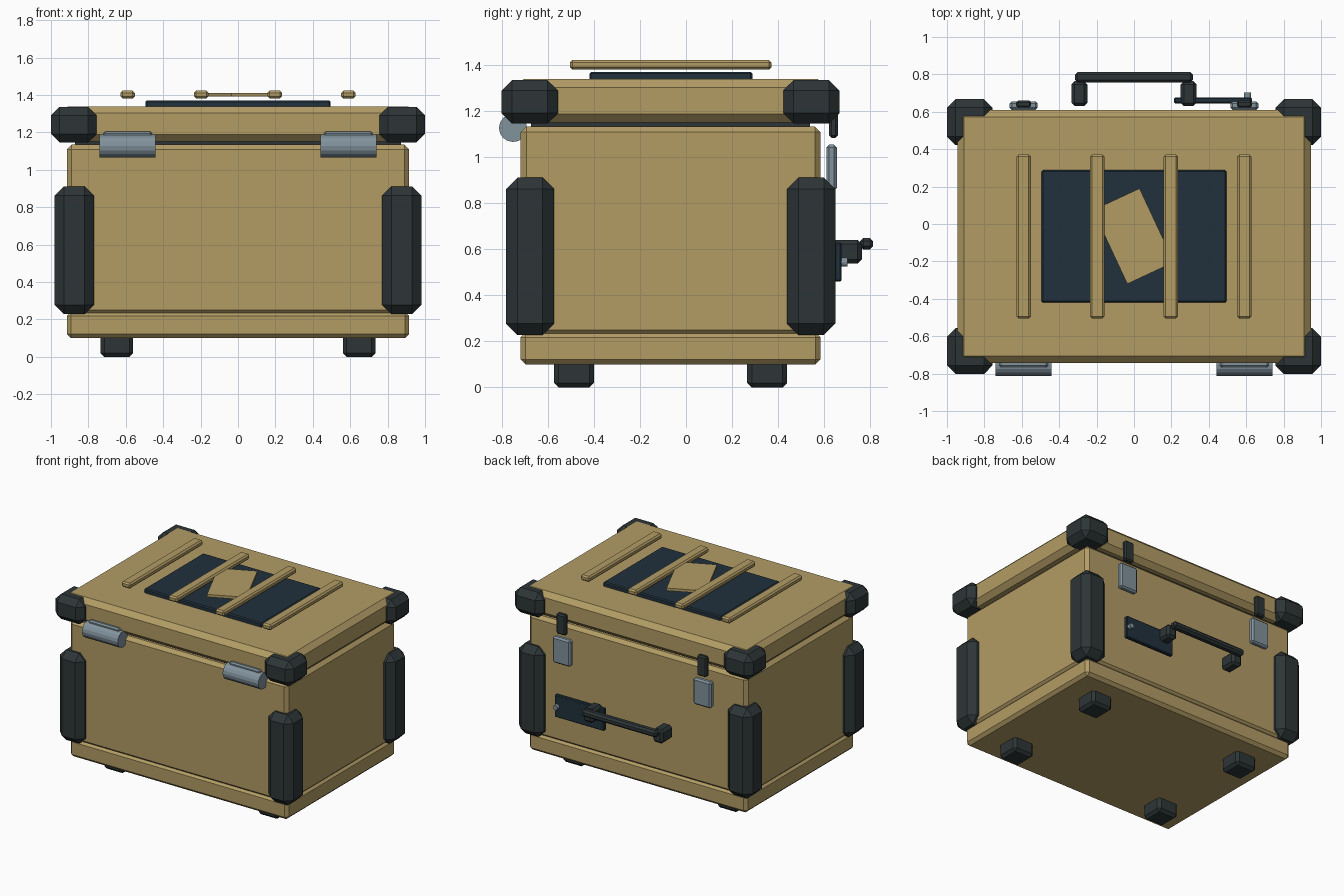
import bpy, bmesh
from math import radians, pi
from mathutils import Matrix, Vector

if "Cube" in bpy.data.objects:
    bpy.data.objects.remove(bpy.data.objects["Cube"])


def material(name, rgb):
    m = bpy.data.materials.new(name)
    m.diffuse_color = (*rgb, 1)
    m.use_nodes = True
    m.node_tree.nodes["Principled BSDF"].inputs["Base Color"].default_value = m.diffuse_color
    return m


TAN = material("tan", (0.45, 0.335, 0.13))
RUBBER = material("dark_rubber", (0.027, 0.036, 0.038))
NAVY = material("navy", (0.015, 0.030, 0.045))
STEEL = material("steel", (0.22, 0.29, 0.335))


def finish(name, bm, mat):
    me = bpy.data.meshes.new(name)
    bm.to_mesh(me)
    bm.free()
    me.materials.append(mat)
    ob = bpy.data.objects.new(name, me)
    bpy.context.collection.objects.link(ob)
    return ob


def box(name, x, y, z, mat, bevel=0.0, turn=0.0):
    """Chamfered box given by its (min, max) range on each axis."""
    lo, hi = Vector((x[0], y[0], z[0])), Vector((x[1], y[1], z[1]))
    bm = bmesh.new()
    bmesh.ops.create_cube(bm, size=1, matrix=Matrix.Diagonal((*(hi - lo), 1)))
    ob = finish(name, bm, mat)
    ob.location = (lo + hi) / 2
    ob.rotation_euler.z = turn
    if bevel:
        mod = ob.modifiers.new("chamfer", 'BEVEL')
        mod.width, mod.segments, mod.limit_method = bevel, 1, 'NONE'
    return ob


def cylinder(name, center, radius, length, axis, mat, sides):
    bm = bmesh.new()
    bmesh.ops.create_cone(bm, cap_ends=True, segments=sides, radius1=radius,
                          radius2=radius, depth=length,
                          matrix=Matrix.Rotation(pi / 2, 4, axis))
    ob = finish(name, bm, mat)
    ob.location = center
    return ob


def span(c, half):
    return (c - half, c + half)


# Case shell: base, body, seal and lid
YC = -0.067
box("base", (-0.915, 0.915), span(YC, 0.652), (0.10, 0.24), TAN, 0.022)
box("body", (-0.915, 0.915), span(YC, 0.652), (0.225, 1.135), TAN, 0.025)
box("lid_seal", (-0.872, 0.872), span(YC, 0.607), (1.12, 1.17), RUBBER)
box("lid", (-0.945, 0.945), span(YC, 0.676), (1.152, 1.34), TAN, 0.036)

# Corner guards and feet, one per corner
for sx, side in ((-1, "left"), (1, "right")):
    for sy, end in ((-1, "front"), (1, "back")):
        tag = f"{end}_{side}"
        box("body_guard_" + tag, span(sx * 0.875, 0.105), span(YC + sy * 0.611, 0.105),
            (0.228, 0.912), RUBBER, 0.05)
        box("lid_guard_" + tag, span(sx * 0.878, 0.122), span(YC + sy * 0.612, 0.122),
            (1.147, 1.336), RUBBER, 0.045)
        box("foot_" + tag, span(sx * 0.648, 0.087), span(YC + sy * 0.42, 0.087),
            (0.0, 0.13), RUBBER, 0.02)

    # Hinges on the front
    cylinder("hinge_barrel_" + side, (sx * 0.59, -0.752, 1.128), 0.061, 0.30, 'Y', STEEL, 16)
    box("hinge_leaf_" + side, span(sx * 0.59, 0.13), (-0.767, -0.725), (1.07, 1.205), STEEL, 0.01)

    # Latches on the back
    box("latch_plate_" + side, span(sx * 0.59, 0.075), (0.61, 0.656), (0.855, 1.055), STEEL, 0.012)
    box("latch_tongue_" + side, span(sx * 0.59, 0.04), (0.622, 0.66), (1.085, 1.24), RUBBER, 0.01)

    # Handle mounts
    box("handle_mount_" + side, span(sx * 0.292, 0.043), (0.63, 0.764), (0.538, 0.642), RUBBER, 0.018)

# Handle bar, lock plate and screw
box("handle_bar", (-0.315, 0.315), (0.757, 0.813), (0.60, 0.65), RUBBER, 0.014)
box("lock_plate", (0.215, 0.63), (0.645, 0.676), (0.46, 0.63), NAVY, 0.006)
cylinder("lock_screw", (0.607, 0.682, 0.545), 0.019, 0.04, 'X', STEEL, 12)

# Lid decoration: inset panel, tilted plate and ribs
box("lid_panel", (-0.495, 0.495), (-0.42, 0.288), (1.33, 1.372), NAVY, 0.008)
box("tilted_plate", span(-0.003, 0.1375), span(-0.065, 0.2175), (1.392, 1.412), TAN,
    turn=radians(25))
for i in range(4):
    box(f"lid_rib_{i + 1}", span(-0.59 + i * 0.3933, 0.038), (-0.505, 0.372),
        (1.381, 1.423), TAN, 0.011)
